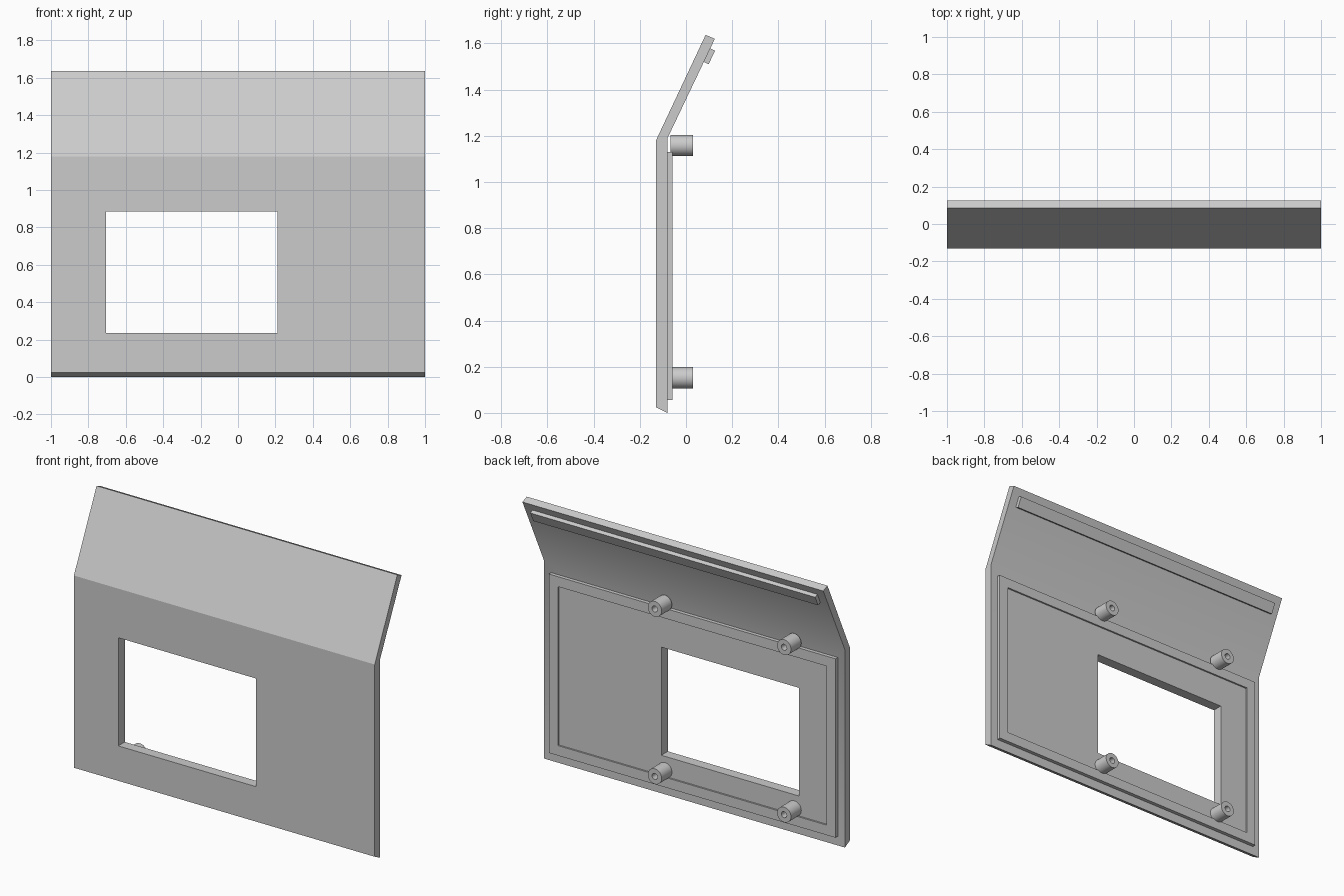
import bpy
import bmesh
import math
from mathutils import Matrix, Vector

cube = bpy.data.objects.get("Cube")
if cube:
    bpy.data.objects.remove(cube, do_unlink=True)

# Single plastic colour
COLOUR = (0.6, 0.6, 0.6, 1)
grey = bpy.data.materials.new("light_grey_plastic")
grey.use_nodes = True
grey.diffuse_color = COLOUR
grey.node_tree.nodes["Principled BSDF"].inputs["Base Color"].default_value = COLOUR

# Depth of each layer, front to back
FRONT, BACK, FLOOR, RIM, TIP = -0.13, -0.08, -0.068, -0.058, 0.03
WINDOW = (-0.705, 0.212, 0.235, 0.885)


def finish(name, bm):
    """Shade smoothly except across sharp corners and the front crease."""
    bmesh.ops.recalc_face_normals(bm, faces=bm.faces[:])
    for face in bm.faces:
        face.smooth = True
    for edge in bm.edges:
        on_front = all(v.co.y < FRONT + 0.001 for v in edge.verts)
        edge.smooth = not on_front and edge.calc_face_angle(0) < math.radians(30)
    mesh = bpy.data.meshes.new(name)
    bm.to_mesh(mesh)
    bm.free()
    mesh.materials.append(grey)
    obj = bpy.data.objects.new(name, mesh)
    bpy.context.scene.collection.objects.link(obj)


def rectangle(y, x0, x1, z0, z1):
    return [(x0, y, z0), (x1, y, z0), (x1, y, z1), (x0, y, z1)]


def circle(y, radius, x, z, sides=40):
    turns = [math.tau * i / sides for i in range(sides)]
    return [(x + radius * math.cos(a), y, z + radius * math.sin(a)) for a in turns]


def loft(bm, outlines, closed):
    """Skin a row of outlines, joining the last to the first or capping both."""
    loops = [[bm.verts.new(p) for p in outline] for outline in outlines]
    pairs = list(zip(loops, loops[1:]))
    if closed:
        pairs.append((loops[-1], loops[0]))
    else:
        bm.faces.new(loops[0])
        bm.faces.new(loops[-1])
    for a, b in pairs:
        for i in range(len(a)):
            j = (i + 1) % len(a)
            bm.faces.new((a[i], a[j], b[j], b[i]))
    return loops


# Front panel: windowed upright part, then the top grown into a tilted flap
bm = bmesh.new()
loops = loft(bm, [rectangle(FRONT, -1, 1, 0.025, 1.18), rectangle(FRONT, *WINDOW),
                  rectangle(BACK, *WINDOW), rectangle(BACK, -1, 1, 0, 1.19)], True)
crease = [loops[0][3], loops[0][2], loops[3][2], loops[3][3]]
joint = next(f for f in bm.faces if set(f.verts) == set(crease))
bm.faces.remove(joint)
flap_end = [bm.verts.new((x, y, z)) for x, y, z in
            ((-1, 0.085, 1.637), (1, 0.085, 1.637), (1, 0.125, 1.62), (-1, 0.125, 1.62))]
for i in range(4):
    j = (i + 1) % 4
    bm.faces.new((crease[i], crease[j], flap_end[j], flap_end[i]))
bm.faces.new(flap_end)
finish("front_panel", bm)

# Raised backing plate with a shallow pocket inside its rim
outer = (-0.953, 0.953, 0.055, 1.13)
pocket = (-0.893, 0.893, 0.115, 1.07)
bm = bmesh.new()
loft(bm, [rectangle(BACK, *outer), rectangle(RIM, *outer), rectangle(RIM, *pocket),
          rectangle(FLOOR, *pocket), rectangle(FLOOR, *WINDOW), rectangle(BACK, *WINDOW)], True)
finish("backing_plate", bm)

# Long rib along the back of the flap, aligned with its slope
up = Vector((0, 0.205, 0.43)).normalized()
out = Vector((0, up.z, -up.y))
low = Vector((0, BACK, 1.19)) + up * 0.365
rib = [low, low + out * 0.023, low + out * 0.023 + up * 0.065, low + up * 0.065]
bm = bmesh.new()
loft(bm, [[p + Vector((x, 0, 0)) for p in rib] for x in (-0.947, 0.947)], False)
finish("top_rib", bm)

# Hollow mounting posts
for side, x in (("left", 0.187), ("right", -0.673)):
    for level, z in (("lower", 0.152), ("upper", 1.158)):
        bm = bmesh.new()
        stations = ((FLOOR, 0.046), (TIP, 0.046), (TIP, 0.018), (-0.05, 0.018))
        loft(bm, [circle(y, radius, x, z) for y, radius in stations], False)
        finish(f"{level}_{side}_post", bm)
